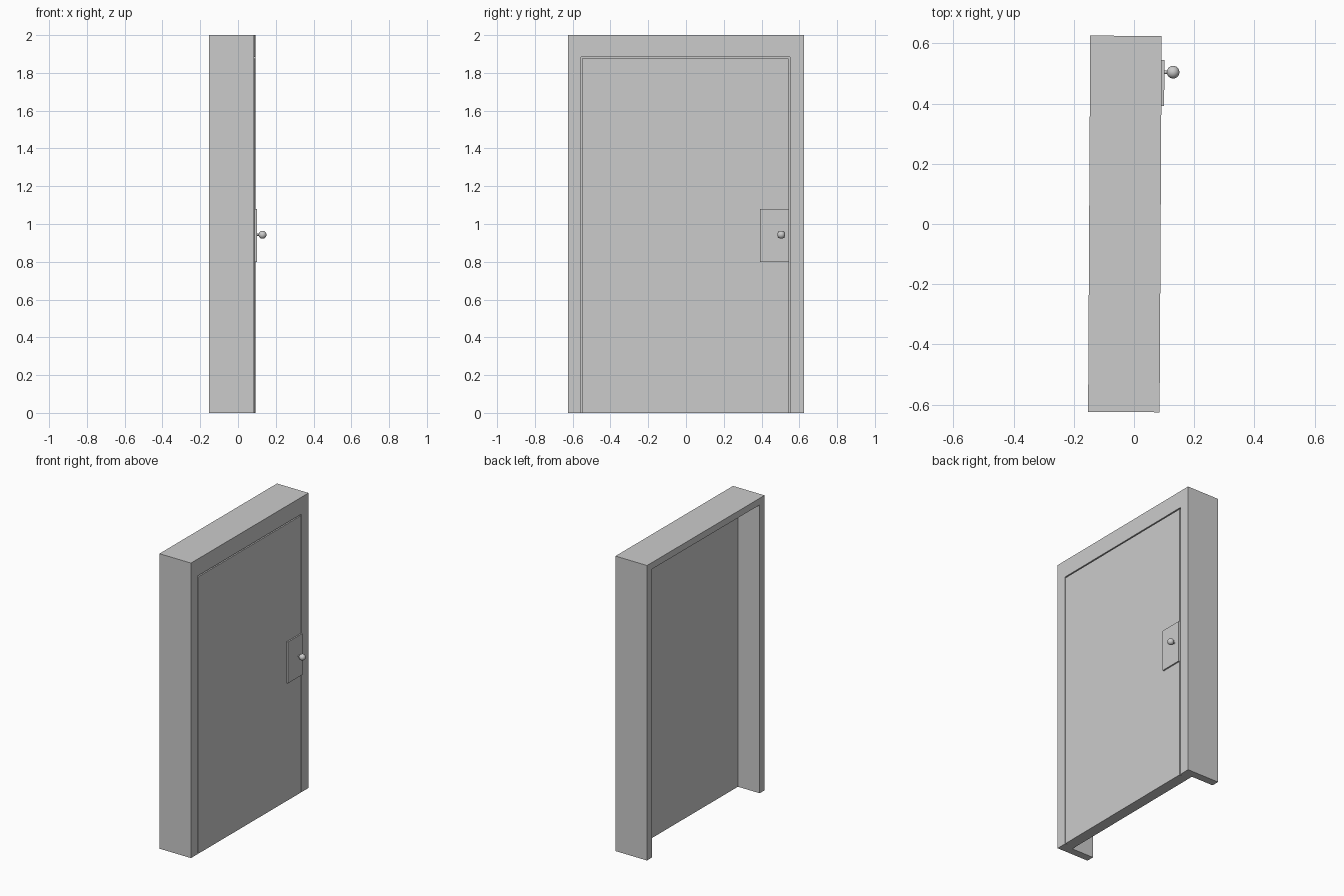
import bpy, bmesh, math
from mathutils import Matrix

if "Cube" in bpy.data.objects:
    bpy.data.objects.remove(bpy.data.objects["Cube"])

TILT = Matrix.Rotation(-0.0056, 4, 'Z')   # whole door is turned very slightly


def finish(bm, name):
    bmesh.ops.recalc_face_normals(bm, faces=bm.faces)
    me = bpy.data.meshes.new(name)
    bm.to_mesh(me)
    bm.free()
    ob = bpy.data.objects.new(name, me)
    ob.matrix_world = TILT
    bpy.context.collection.objects.link(ob)
    return ob


def extrude_x(name, outline, x0, x1):
    """Extrude a (y, z) outline from x0 to x1."""
    bm = bmesh.new()
    face = bm.faces.new([bm.verts.new((x0, y, z)) for y, z in outline])
    ext = bmesh.ops.extrude_face_region(bm, geom=[face])
    moved = [g for g in ext['geom'] if isinstance(g, bmesh.types.BMVert)]
    bmesh.ops.translate(bm, verts=moved, vec=(x1 - x0, 0, 0))
    return finish(bm, name)


def rect(y0, y1, z0, z1):
    return [(y0, z0), (y1, z0), (y1, z1), (y0, z1)]


def arch(y0, y1, top):
    """Upside-down U with the given opening."""
    w = 0.625
    return [(-w, 0), (-w, 2), (w, 2), (w, 0), (y1, 0), (y1, top), (y0, top), (y0, 0)]


# frame: deep casing behind, narrower opening around the door
extrude_x("frame_casing", arch(-0.573, 0.573, 1.955), -0.149, 0.075)
extrude_x("frame_face", arch(-0.556, 0.551, 1.885), 0.075, 0.0885)

# door: core closing the casing, raised front leaf leaving a thin groove
extrude_x("door_core", rect(-0.573, 0.573, 0, 1.955), 0.015, 0.075)
extrude_x("door_leaf", rect(-0.549, 0.544, 0, 1.877), 0.075, 0.0885)

# lock plate
extrude_x("lock_plate", rect(0.393, 0.545, 0.80, 1.08), 0.0885, 0.098)

# knob stem
bm = bmesh.new()
bmesh.ops.create_cone(bm, cap_ends=True, segments=16, radius1=0.006, radius2=0.006, depth=0.03,
                      matrix=Matrix.Translation((0.106, 0.505, 0.943)) @ Matrix.Rotation(math.pi / 2, 4, 'Y'))
stem = finish(bm, "knob_stem")

# knob
bm = bmesh.new()
bmesh.ops.create_uvsphere(bm, u_segments=24, v_segments=12, radius=0.021,
                          matrix=Matrix.Translation((0.127, 0.505, 0.943)))
knob = finish(bm, "knob")

for ob in (stem, knob):
    bpy.context.view_layer.objects.active = ob
    ob.select_set(True)
bpy.ops.object.shade_smooth_by_angle()
